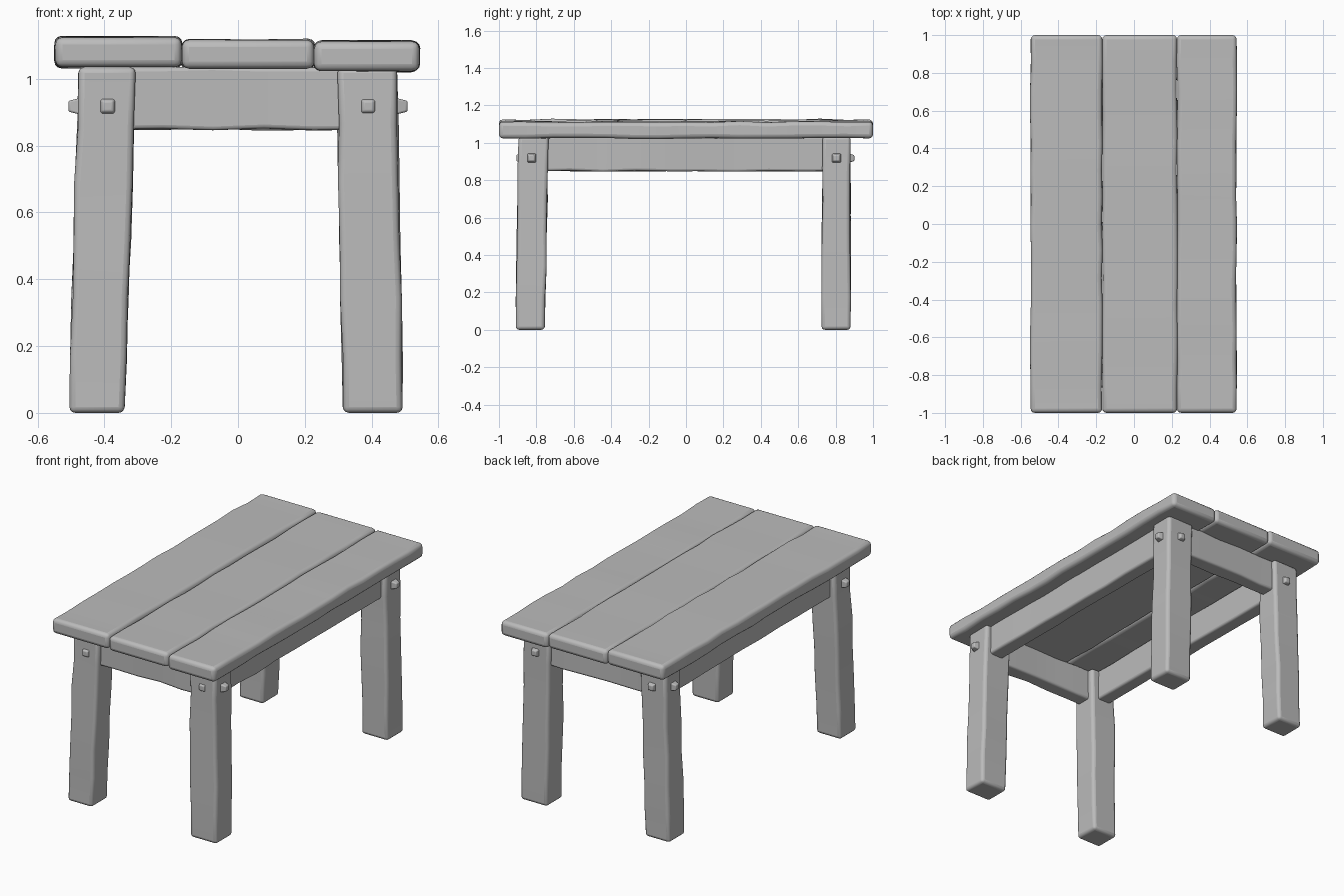
import bpy
import bmesh
import math
import random
from mathutils import Vector

random.seed(7)

cube = bpy.data.objects.get("Cube")
if cube:
    bpy.data.objects.remove(cube, do_unlink=True)

wood = bpy.data.materials.new("grey_wood")
wood.use_nodes = True
GREY = (0.5, 0.5, 0.5, 1)
wood.diffuse_color = GREY
wood.node_tree.nodes["Principled BSDF"].inputs["Base Color"].default_value = GREY


def beam(name, start, end, steps, wobble, bevel):
    """Hand-hewn timber lofted between two end rectangles, each given as four corners."""
    bm = bmesh.new()
    rings = []
    for i in range(steps + 1):
        t = i / steps
        ring = []
        for a, b in zip(start, end):
            p = Vector(a).lerp(Vector(b), t)
            if 0 < i < steps:
                p += Vector([random.uniform(-wobble, wobble) for _ in range(3)])
            ring.append(bm.verts.new(p))
        rings.append(ring)
    for r, s in zip(rings, rings[1:]):
        for k in range(4):
            bm.faces.new((r[k], r[k - 1], s[k - 1], s[k]))
    bm.faces.new(rings[0])
    bm.faces.new(rings[-1][::-1])
    bmesh.ops.recalc_face_normals(bm, faces=bm.faces)
    mesh = bpy.data.meshes.new(name)
    bm.to_mesh(mesh)
    bm.free()
    mesh.materials.append(wood)
    obj = bpy.data.objects.new(name, mesh)
    bpy.context.collection.objects.link(obj)
    mod = obj.modifiers.new("worn_edges", "BEVEL")
    mod.width = bevel
    mod.segments = 3
    mod.limit_method = "ANGLE"
    mod.angle_limit = math.radians(40)
    bpy.ops.object.select_all(action="DESELECT")
    obj.select_set(True)
    bpy.context.view_layer.objects.active = obj
    bpy.ops.object.shade_smooth_by_angle(angle=math.radians(45))
    return obj


def rect_z(x0, x1, y0, y1, z):
    return [(x0, y0, z), (x1, y0, z), (x1, y1, z), (x0, y1, z)]


def rect_y(x0, x1, z0, z1, y):
    return [(x0, y, z0), (x1, y, z0), (x1, y, z1), (x0, y, z1)]


def rect_x(y0, y1, z0, z1, x):
    return [(x, y0, z0), (x, y1, z0), (x, y1, z1), (x, y0, z1)]


# Tabletop planks, each at a slightly different height
for name, x0, x1, z0, z1 in [("right_plank", -0.547, -0.168, 1.035, 1.125),
                             ("middle_plank", -0.168, 0.228, 1.03, 1.117),
                             ("left_plank", 0.228, 0.543, 1.023, 1.112)]:
    beam(name, rect_y(x0, x1, z0, z1, -1), rect_y(x0, x1, z0, z1, 1), 14, 0.004, 0.022)

# Legs, splayed slightly outward toward the floor
LEG_TOP = 1.035
for side, outer_low, inner_low, outer_top, inner_top in [("right", -0.505, -0.34, -0.478, -0.306),
                                                        ("left", 0.493, 0.314, 0.476, 0.297)]:
    for end, y0, y1, y2, y3 in [("front", -0.91, -0.755, -0.895, -0.735),
                                ("back", 0.725, 0.88, 0.73, 0.88)]:
        beam(f"{end}_{side}_leg",
             rect_z(*sorted((outer_low, inner_low)), y0, y1, 0),
             rect_z(*sorted((outer_top, inner_top)), y2, y3, LEG_TOP), 6, 0.004, 0.018)

# Apron rails under the top
RAIL_LOW, RAIL_HIGH = 0.848, 1.035
for name, y in [("front_rail", -0.82), ("back_rail", 0.81)]:
    beam(name, rect_x(y - 0.045, y + 0.045, RAIL_LOW, RAIL_HIGH, -0.38),
         rect_x(y - 0.045, y + 0.045, RAIL_LOW, RAIL_HIGH, 0.38), 5, 0.004, 0.012)
for name, x in [("right_rail", -0.4), ("left_rail", 0.4)]:
    beam(name, rect_y(x - 0.045, x + 0.045, RAIL_LOW, RAIL_HIGH, -0.8),
         rect_y(x - 0.045, x + 0.045, RAIL_LOW, RAIL_HIGH, 0.8), 9, 0.004, 0.012)

# Square joint pegs, tapering outward from the faces of the legs
PEG_Z, R, TIP = 0.918, 0.028, 0.016
for side, s in [("right", -1), ("left", 1)]:
    for end, y in [("front", -0.825), ("back", 0.805)]:
        beam(f"{end}_{side}_side_peg",
             rect_x(y - R, y + R, PEG_Z - R, PEG_Z + R, s * 0.46),
             rect_x(y - TIP, y + TIP, PEG_Z - TIP, PEG_Z + TIP, s * 0.508), 1, 0, 0.006)
    for end, y_base, y_tip in [("front", -0.88, -0.907), ("back", 0.86, 0.9)]:
        x = s * 0.39
        beam(f"{end}_{side}_end_peg",
             rect_y(x - R, x + R, PEG_Z - R, PEG_Z + R, y_base),
             rect_y(x - TIP, x + TIP, PEG_Z - TIP, PEG_Z + TIP, y_tip), 1, 0, 0.006)
